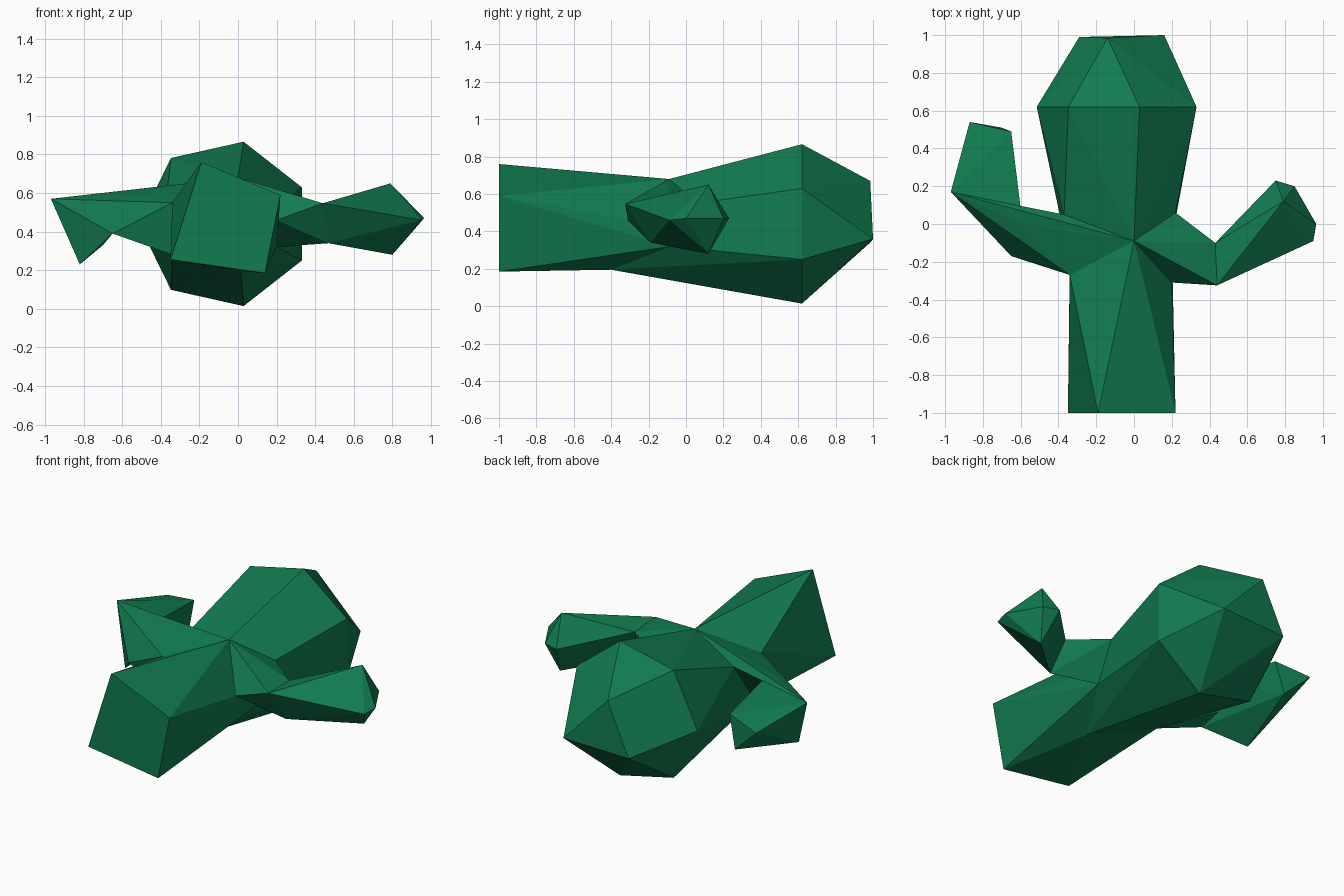
import bpy, bmesh, math

if "Cube" in bpy.data.objects:
    bpy.data.objects.remove(bpy.data.objects["Cube"])

green = bpy.data.materials.new("cactus green")
green.diffuse_color = (0.0056, 0.2, 0.08, 1)
green.use_nodes = True
green.node_tree.nodes["Principled BSDF"].inputs["Base Color"].default_value = green.diffuse_color


def hull(name, points):
    """Flat-faced convex part wrapped around its corner points."""
    bm = bmesh.new()
    for p in points:
        bm.verts.new(p)
    res = bmesh.ops.convex_hull(bm, input=bm.verts[:])
    spare = {g for g in res["geom_interior"] + res["geom_unused"]
             if isinstance(g, bmesh.types.BMVert)}
    if spare:
        bmesh.ops.delete(bm, geom=list(spare), context='VERTS')
    bmesh.ops.recalc_face_normals(bm, faces=bm.faces[:])
    mesh = bpy.data.meshes.new(name)
    bm.to_mesh(mesh)
    bm.free()
    mesh.materials.append(green)
    obj = bpy.data.objects.new(name, mesh)
    bpy.context.collection.objects.link(obj)
    return obj


# neck corners shared by trunk, head and arms
top = (0, -.09, .68)
right_front, right_back, right_low = (.2, -.31, .46), (.22, .06, .55), (.2, -.08, .32)
left_front, left_back, left_low = (-.34, -.27, .55), (-.37, .05, .59), (-.34, -.2, .28)
bottom = (.015, -.4, .195)

# trunk: four-sided, cut flat at the front
base = [(-.19, -1, .76), (.22, -1, .59), (.14, -1, .185), (-.35, -1, .255)]
hull("trunk", base + [top, right_front, right_low, bottom, left_low, left_front])

# head: seven-sided widest ring tapering to a triangular tip
ring = [(-.07 + .445 * math.cos(a), .62, .44 + .437 * math.sin(a))
        for a in (math.pi + i * math.tau / 7 for i in range(7))]
tip = [(-.14, .985, .67), (.16, 1, .36), (-.29, .99, .345)]
hull("head", ring + tip + [top, right_back, right_low, bottom, left_low, left_back])

# right arm
elbow = [(.43, -.1, .54), (.44, -.325, .547), (.47, -.19, .34)]
hull("right_upper_arm", elbow + [top, right_front, right_back, right_low])
hull("right_forearm", elbow + [(.79, .12, .65), (.8, .12, .28), (.75, .23, .47),
                               (.85, .2, .47), (.965, 0, .47), (.95, -.09, .46)])

# left arm
elbow = [(-.59, 0, .595), (-.65, -.17, .39), (-.97, .17, .57)]
hull("left_upper_arm", elbow + [top, left_front, left_back, left_low])
hull("left_forearm", elbow + [(-.87, .54, .49), (-.65, .49, .535),
                              (-.7, .51, .33), (-.82, .04, .23)])
